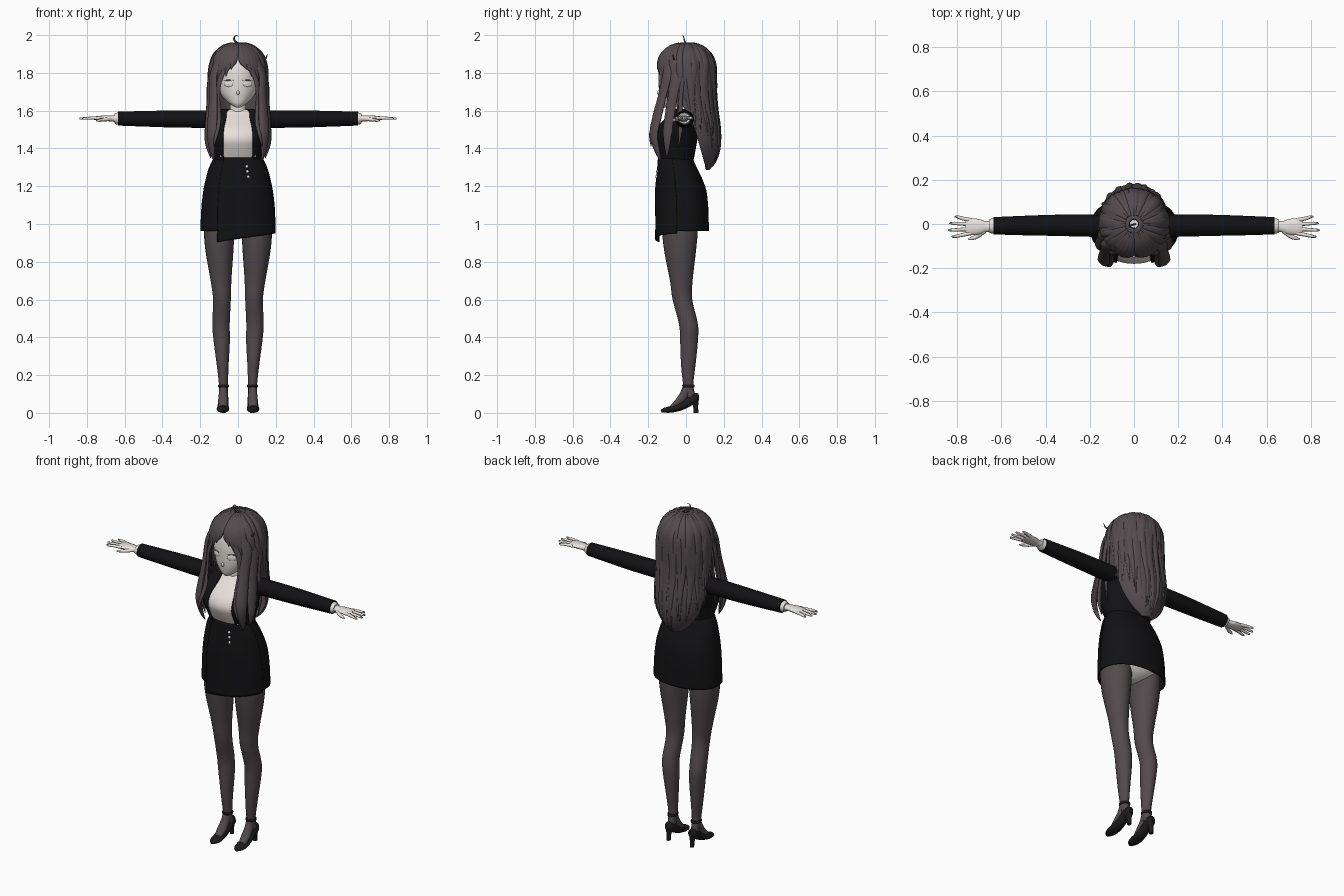
import bpy, bmesh, math, random
from mathutils import Vector

random.seed(4)


def mat(name, r, g, b):
    m = bpy.data.materials.new(name)
    m.diffuse_color = (r, g, b, 1)
    return m


SKIN = mat("skin", 0.80, 0.75, 0.73)
SHIRT = mat("shirt white", 0.84, 0.78, 0.75)
HAIR = mat("hair brown grey", 0.088, 0.070, 0.076)
TIGHTS = mat("tights grey", 0.085, 0.070, 0.074)
BLACK = mat("suit black", 0.006, 0.006, 0.007)
SHOE = mat("shoe black", 0.012, 0.011, 0.012)
BUTTON = mat("button white", 0.85, 0.83, 0.80)
EYE = mat("eye pale", 0.86, 0.84, 0.83)
LINE = mat("lash grey", 0.30, 0.27, 0.27)
NAIL = mat("nail teal", 0.22, 0.36, 0.38)


def resample(rows, k=4):
    """Catmull-Rom through rows of numbers."""
    out = []
    for i in range(len(rows) - 1):
        q = [rows[min(max(i + d, 0), len(rows) - 1)] for d in (-1, 0, 1, 2)]
        for j in range(k):
            t = j / k
            out.append(tuple(0.5 * (2 * b + (c - a) * t + (2 * a - 5 * b + 4 * c - d) * t * t
                                    + (3 * b - a - 3 * c + d) * t ** 3) for a, b, c, d in zip(*q)))
    return out + [tuple(rows[-1])]


def build(name, sets, m, closed=True, caps=True, mirror=False, solid=0.0):
    """Skin sets of vertex rings into one object."""
    if mirror:
        sets = sets + [[[(-x, y, z) for x, y, z in r] for r in s] for s in sets]
    bm = bmesh.new()
    for s in sets:
        vs = [[bm.verts.new(p) for p in r] for r in s]
        n = len(vs[0])
        for a, b in zip(vs, vs[1:]):
            for i in range(n if closed else n - 1):
                j = (i + 1) % n
                bm.faces.new((a[i], a[j], b[j], b[i]))
        if closed and caps:
            bm.faces.new(vs[0])
            bm.faces.new(vs[-1])
    bmesh.ops.recalc_face_normals(bm, faces=bm.faces)
    me = bpy.data.meshes.new(name)
    bm.to_mesh(me)
    bm.free()
    me.materials.append(m)
    for p in me.polygons:
        p.use_smooth = True
    me.set_sharp_from_angle(angle=math.radians(50))
    ob = bpy.data.objects.new(name, me)
    bpy.context.collection.objects.link(ob)
    if solid:
        md = ob.modifiers.new("thickness", 'SOLIDIFY')
        md.thickness, md.offset = solid, 0
    return ob


def point(row, deg, pw=2.2, grow=0.0):
    """Point on a horizontal rounded ring; 0 degrees faces the front."""
    z, cx, cy, rx, ry = row[:5]
    f = lambda v: math.copysign(abs(v) ** (2 / pw), v)
    a = math.radians(deg)
    return (cx + (rx + grow) * f(math.sin(a)), cy - (ry + grow) * f(math.cos(a)), z)


def loft(rows, n=40, pw=2.2, k=4):
    return [[point(r, 360 * i / n, pw) for i in range(n)] for r in resample(rows, k)]


def arc_loft(rows, n=48, pw=2.2, k=4):
    return [[point(r, r[5] + (r[6] - r[5]) * i / n, pw) for i in range(n + 1)] for r in resample(rows, k)]


def sweep(pts, ref, n=8, k=4):
    """Tube through (x, y, z, half width, half thickness); ref gives the thickness direction."""
    rows = resample(pts, k) if k else pts
    rings = []
    for i, r in enumerate(rows):
        p = Vector(r[:3])
        t = Vector(rows[min(i + 1, len(rows) - 1)][:3]) - Vector(rows[max(i - 1, 0)][:3])
        side = t.cross(ref(p)).normalized()
        out = side.cross(t).normalized()
        w, h = max(r[3], 0.0008), max(r[4], 0.0008)
        rings.append([tuple(p + side * w * math.cos(a) + out * h * math.sin(a))
                      for a in (2 * math.pi * j / n for j in range(n))])
    return rings


UP = lambda p: Vector((0, 0, 1))
BACK = lambda p: Vector((0, 1, 0))
HEAD_OUT = lambda p: p - Vector((0, 0, min(p.z, 1.75)))


def blob(name, loc, size, m, rz=0.0):
    bpy.ops.mesh.primitive_uv_sphere_add(segments=16, ring_count=8, location=loc, rotation=(0, 0, rz))
    ob = bpy.context.object
    ob.name, ob.scale = name, size
    ob.data.materials.append(m)
    for p in ob.data.polygons:
        p.use_smooth = True


# Head, neck and face details
build("head", [loft([(1.617, 0, -.105, .012, .012), (1.635, 0, -.085, .042, .046), (1.665, 0, -.06, .074, .078),
                     (1.70, 0, -.04, .097, .103), (1.75, 0, -.03, .110, .115), (1.80, 0, -.02, .116, .124),
                     (1.86, 0, -.01, .11, .12), (1.91, 0, 0, .08, .085), (1.935, 0, 0, .03, .03)], pw=2)], SKIN)
build("neck", [loft([(1.56, 0, -.02, .055, .045), (1.60, 0, -.022, .044, .042), (1.67, 0, -.03, .04, .04)], 24)], SKIN)
blob("nose", (0, -.144, 1.695), (.008, .010, .012), SKIN)
blob("mouth", (0, -.131, 1.658), (.014, .005, .002), LINE)
for s in (-1, 1):
    blob("eye", (s * .050, -.1315, 1.743), (.026, .005, .017), EYE, s * .38)
    blob("lash", (s * .051, -.1335, 1.761), (.028, .005, .003), LINE, s * .38)

# Torso: shirt, and an open jacket around it
torso = [(1.335, 0, -.052, .118, .081), (1.40, 0, -.062, .132, .103), (1.45, 0, -.065, .147, .115),
         (1.50, 0, -.052, .158, .108), (1.55, 0, -.027, .165, .083), (1.585, 0, -.012, .14, .060),
         (1.605, 0, -.014, .07, .043)]
build("shirt", [loft(torso)], SHIRT)
gaps = (35, 32, 28, 25, 20, 22, 38)
jacket = [(z, x, y, rx + .008, ry + .007, g, 360 - g) for (z, x, y, rx, ry), g in zip(torso, gaps)]
build("jacket", [arc_loft(jacket)], BLACK, closed=False, solid=.008)

# Sleeves, cuffs, hands
build("sleeves", [sweep([(.10, -.008, 1.553, .048, .044), (.18, -.008, 1.555, .050, .046), (.35, -.006, 1.556, .048, .045),
                         (.50, -.007, 1.557, .044, .041), (.635, -.008, 1.558, .039, .037)], UP, 24)], BLACK, mirror=True)
build("cuffs", [sweep([(.62, -.009, 1.558, .033, .031), (.64, -.009, 1.558, .034, .031),
                       (.655, -.009, 1.558, .030, .026)], UP, 20)], SHIRT, mirror=True)
hand = [sweep([(.63, -.01, 1.558, .024, .020), (.67, -.012, 1.558, .025, .016), (.70, -.013, 1.56, .035, .015),
               (.745, -.012, 1.56, .038, .012), (.762, -.012, 1.56, .030, .008)], UP, 14),
        sweep([(.675, -.03, 1.556, .011, .011), (.71, -.056, 1.552, .010, .009), (.735, -.065, 1.548, .008, .007),
               (.75, -.069, 1.546, .003, .003)], UP)]
for dy, tip in ((-.029, .825), (-.01, .84), (.010, .835), (.029, .812)):
    y0, y1 = -.012 + dy, -.012 + dy * 1.55
    hand.append(sweep([(.735, y0, 1.56, .0095, .009), (.775, (y0 + y1) / 2, 1.561, .0085, .008),
                       (tip - .012, y1, 1.558, .0065, .006), (tip, y1, 1.556, .002, .002)], UP))
    for s in (-1, 1):
        blob("nail", (s * (tip - .009), y1, 1.5615), (.010, .005, .003), NAIL)
build("hands", hand, SKIN, mirror=True)

# Skirt, with a slanted wrap panel on the front
skirt = [(1.352, 0, -.055, .124, .086), (1.30, 0, -.046, .150, .099), (1.25, 0, -.036, .165, .114),
         (1.18, 0, -.026, .180, .130), (1.10, 0, -.021, .190, .135), (1.03, 0, -.019, .194, .136),
         (.962, 0, -.019, .196, .137)]
build("skirt", [loft(skirt, 56)], BLACK, caps=False, solid=.006)
wrap = arc_loft([(z, x, y, rx + .004, ry + .005, -31, 80) for z, x, y, rx, ry in skirt], 32)
wrap = [[(x, y, z - max(0, (1.1 - z) / .138) * max(0, .058 - (x + .11) * .15)) for x, y, z in r] for r in wrap]
build("skirt_wrap_panel", [wrap], BLACK, closed=False, solid=.005)
for i, z in enumerate((1.305, 1.278, 1.25)):
    blob("skirt_button", (.046 + .004 * i, -.148 - .004 * i, z), (.008, .006, .008), BUTTON)
for s in (-1, 1):
    blob("jacket_button", (s * .088, -.128, 1.362), (.009, .009, .009), BUTTON)

# Hips and legs
build("underwear", [loft([(.945, 0, -.03, .03, .05), (.97, 0, -.025, .10, .085), (1.02, 0, -.02, .16, .11),
                          (1.12, 0, -.02, .165, .11)], 32)], SHIRT)
build("legs", [loft([(.085, .077, .024, .022, .028), (.15, .077, .012, .024, .027), (.25, .081, .012, .031, .038),
                     (.38, .086, .016, .043, .047), (.47, .090, .013, .046, .050), (.60, .085, -.019, .047, .052),
                     (.70, .090, -.025, .055, .060), (.85, .098, -.031, .073, .083), (.95, .100, -.032, .080, .093),
                     (1.06, .10, -.03, .078, .090)], 28, 2)], TIGHTS, mirror=True)
build("feet", [sweep([(.077, .012, .15, .022, .024), (.078, -.008, .095, .024, .026), (.079, -.04, .058, .026, .020),
                      (.08, -.075, .030, .022, .012)], BACK, 16)], TIGHTS, mirror=True)

# Heeled shoes with ankle straps
build("shoes", [sweep([(.08, -.132, .009, .008, .006), (.08, -.115, .014, .024, .013), (.08, -.08, .019, .033, .018),
                       (.079, -.03, .033, .030, .021), (.078, .015, .060, .027, .026), (.077, .05, .080, .026, .027),
                       (.077, .068, .083, .013, .018)], UP, 18),
                sweep([(.077, .046, .075, .022, .022), (.077, .051, .035, .013, .014), (.077, .053, 0, .011, .013)],
                      BACK, 14)], SHOE, mirror=True)
build("ankle_straps", [loft([(.134, .077, .014, .027, .031), (.142, .077, .013, .029, .033), (.150, .077, .012, .027, .031)],
                            24, 2)], SHOE, mirror=True)

# Hair shell: crown cap flowing into the long back
shell = [(1.955, 0, 0, .02, .02, 0), (1.94, 0, 0, .072, .076, 0), (1.90, 0, 0, .118, .124, 0),
         (1.85, 0, 0, .139, .146, 5), (1.80, 0, 0, .147, .150, 28), (1.74, 0, .002, .148, .150, 42),
         (1.68, 0, .005, .148, .148, 58), (1.60, 0, .015, .148, .146, 85), (1.50, 0, .02, .152, .155, 100),
         (1.40, 0, .02, .138, .153, 112), (1.33, 0, .01, .10, .14, 128), (1.29, 0, 0, .06, .12, 150)]
shell = [r + (360 - r[5],) for r in shell]
build("hair_shell", [arc_loft(shell, 64, 2)], HAIR, closed=False, solid=.010)
dense = resample(shell, 3)


def shell_strand(a0, a1, zend, width, thick, lift, wob=0.0):
    rows = [r for r in dense[1:] if r[0] > zend]
    pts = []
    for i, r in enumerate(rows):
        u = i / (len(rows) - 1)
        a = a0 + (a1 - a0) * u + wob * math.sin(u * 9 + a0)
        taper = min(1, (1 - u) / .4) ** .8
        pts.append(point(r, a, 2, lift) + (min(width, r[3] * .22) * taper, thick * (.3 + .7 * taper)))
    return sweep(pts, HEAD_OUT, 8, 0)


# Overlapping back and side strands
strands = []
for i in range(30):
    a = 52 + 256 * i / 29
    b = abs(180 - a)
    zend = 1.27 + .0023 * b + random.uniform(-.01, .05)
    strands.append(shell_strand(a, a + random.uniform(-6, 6), zend, random.uniform(.017, .026),
                                .009, random.uniform(.002, .008), 2.5))
build("back_hair_strands", strands, HAIR)

# Fringe, parted just right of centre
fringe = [(-44, -50, 1.69), (-34, -42, 1.73), (-25, -34, 1.745), (-15, -25, 1.77), (-6, -14, 1.80),
          (8, 17, 1.81), (16, 28, 1.775), (26, 36, 1.75), (35, 43, 1.73), (44, 50, 1.69)]
build("fringe", [shell_strand(a, e, z, .024, .008, .005) for a, e, z in fringe], HAIR)

# Long front locks hanging over the chest
locks = [[(.08, -.10, 1.90, .015, .008), (.128, -.100, 1.80, .028, .012), (.130, -.125, 1.68, .028, .014),
          (.135, -.155, 1.56, .032, .016), (.140, -.170, 1.47, .029, .016), (.136, -.150, 1.38, .016, .011),
          (.125, -.13, 1.33, .002, .002)],
         [(.10, -.05, 1.90, .015, .008), (.145, -.055, 1.78, .026, .010), (.150, -.075, 1.65, .028, .012),
          (.157, -.095, 1.52, .028, .013), (.160, -.10, 1.43, .020, .012), (.145, -.10, 1.35, .002, .002)],
         [(.06, -.135, 1.84, .010, .006), (.100, -.130, 1.75, .016, .008), (.107, -.133, 1.66, .015, .009),
          (.102, -.160, 1.55, .014, .010), (.115, -.185, 1.48, .013, .009), (.128, -.185, 1.41, .002, .002)],
         [(.12, 0, 1.88, .008, .005), (.158, -.02, 1.75, .010, .005), (.160, -.03, 1.62, .011, .006),
          (.170, -.03, 1.50, .010, .006), (.160, -.04, 1.40, .002, .002)]]
build("front_locks", [sweep(p, HEAD_OUT, 10) for p in locks], HAIR, mirror=True)

# Loose flicks: one curl on top, one at the side
build("loose_curls", [sweep([(.005, 0, 1.95, .006, .004), (-.018, -.008, 1.972, .005, .004), (-.02, -.012, 1.988, .004, .003),
                             (-.008, -.016, 1.998, .002, .002), (.006, -.018, 1.992, .001, .001)], BACK, 6),
                      sweep([(.11, -.06, 1.87, .006, .004), (.145, -.065, 1.875, .005, .004),
                             (.155, -.07, 1.90, .001, .001)], BACK, 6)], HAIR)
